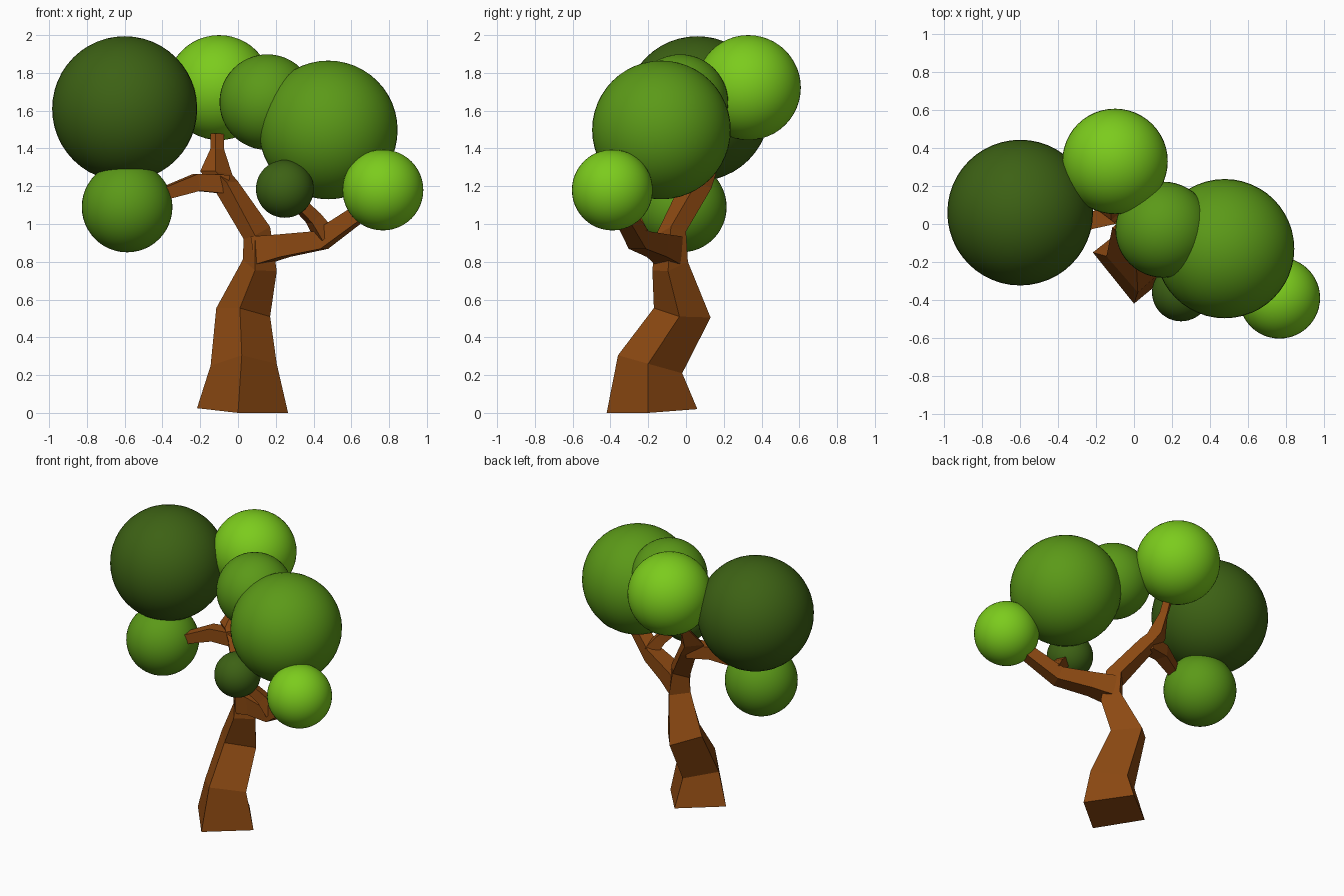
import bpy, bmesh, math
from mathutils import Vector


def material(name, rgb):
    m = bpy.data.materials.new(name)
    m.diffuse_color = (*rgb, 1)
    return m


BARK = material("bark", (0.26, 0.066, 0.006))
LEAF = {
    "bright": material("bright_leaf", (0.20, 0.60, 0.012)),
    "mid": material("mid_leaf", (0.105, 0.32, 0.009)),
    "dark": material("dark_leaf", (0.046, 0.12, 0.007)),
}


def loft(name, rings):
    """Flat-shaded skin through four-sided rings, capped at both ends."""
    bm = bmesh.new()
    loops = [[bm.verts.new(p) for p in ring] for ring in rings]
    for a, b in zip(loops, loops[1:]):
        for i in range(4):
            j = (i + 1) % 4
            bm.faces.new((a[i], a[j], b[j], b[i]))
    bm.faces.new(loops[0])
    bm.faces.new(loops[-1])
    bmesh.ops.recalc_face_normals(bm, faces=bm.faces)
    mesh = bpy.data.meshes.new(name)
    bm.to_mesh(mesh)
    bm.free()
    mesh.materials.append(BARK)
    obj = bpy.data.objects.new(name, mesh)
    bpy.context.collection.objects.link(obj)


def branch(name, path):
    """Square branch along (x, y, z, half width) points."""
    pts = [Vector(p[:3]) for p in path]
    rings = []
    for i, p in enumerate(pts):
        d = (pts[min(i + 1, len(pts) - 1)] - pts[max(i - 1, 0)]).normalized()
        side = d.cross(Vector((0, 0, 1))).normalized()
        up = side.cross(d)
        w = path[i][3]
        rings.append([p + side * s * w + up * u * w
                      for s, u in ((-1, -1), (1, -1), (1, 1), (-1, 1))])
    loft(name, rings)


# Trunk and main limb: corners are left, front, right, back
loft("trunk", [
    [(-0.217, -0.15, 0.025), (0, -0.42, 0), (0.265, -0.20, 0), (0.05, 0.06, 0.02)],
    [(-0.145, -0.17, 0.25), (0.02, -0.36, 0.305), (0.205, -0.20, 0.26), (0.04, -0.02, 0.21)],
    [(-0.115, -0.02, 0.555), (0.01, -0.17, 0.555), (0.17, -0.035, 0.51), (0.04, 0.13, 0.505)],
    [(0.025, -0.09, 0.81), (0.09, -0.178, 0.755), (0.205, -0.095, 0.75), (0.13, 0.01, 0.80)],
    [(0.03, -0.08, 0.92), (0.09, -0.16, 0.94), (0.17, -0.08, 0.985), (0.11, 0.0, 0.96)],
    [(-0.115, 0.05, 1.165), (-0.06, -0.025, 1.22), (0.0, 0.06, 1.225), (-0.05, 0.135, 1.19)],
    [(-0.20, 0.08, 1.28), (-0.12, 0.02, 1.28), (-0.03, 0.10, 1.26), (-0.10, 0.16, 1.27)],
    [(-0.145, 0.17, 1.40), (-0.12, 0.14, 1.40), (-0.075, 0.17, 1.40), (-0.11, 0.21, 1.40)],
    [(-0.145, 0.21, 1.48), (-0.12, 0.18, 1.48), (-0.075, 0.21, 1.48), (-0.11, 0.24, 1.48)],
])

# Side branches
branch("left_branch", [(-0.06, 0.06, 1.21, 0.05), (-0.22, 0.02, 1.22, 0.045),
                       (-0.38, -0.04, 1.165, 0.033)])
branch("right_branch", [(0.11, -0.09, 0.86, 0.075), (0.24, -0.15, 0.885, 0.06),
                        (0.44, -0.25, 0.915, 0.05), (0.66, -0.34, 1.07, 0.04)])
branch("inner_branch", [(0.46, -0.26, 0.94, 0.045), (0.40, -0.29, 1.03, 0.035),
                        (0.30, -0.34, 1.13, 0.03)])

# Foliage balls: name, shade, centre, radius
for name, shade, centre, radius in [
    ("large_left_foliage", "dark", (-0.60, 0.06, 1.61), 0.384),
    ("top_foliage", "bright", (-0.10, 0.33, 1.722), 0.278),
    ("middle_foliage", "mid", (0.155, -0.03, 1.645), 0.253),
    ("large_right_foliage", "mid", (0.478, -0.13, 1.498), 0.367),
    ("right_foliage", "bright", (0.767, -0.39, 1.18), 0.214),
    ("small_foliage", "dark", (0.248, -0.36, 1.186), 0.153),
    ("lower_left_foliage", "mid", (-0.587, -0.025, 1.09), 0.240),
]:
    bpy.ops.mesh.primitive_uv_sphere_add(segments=48, ring_count=24,
                                         radius=radius, location=centre)
    ball = bpy.context.object
    ball.name = name
    ball.data.materials.append(LEAF[shade])
    bpy.ops.object.shade_smooth()
